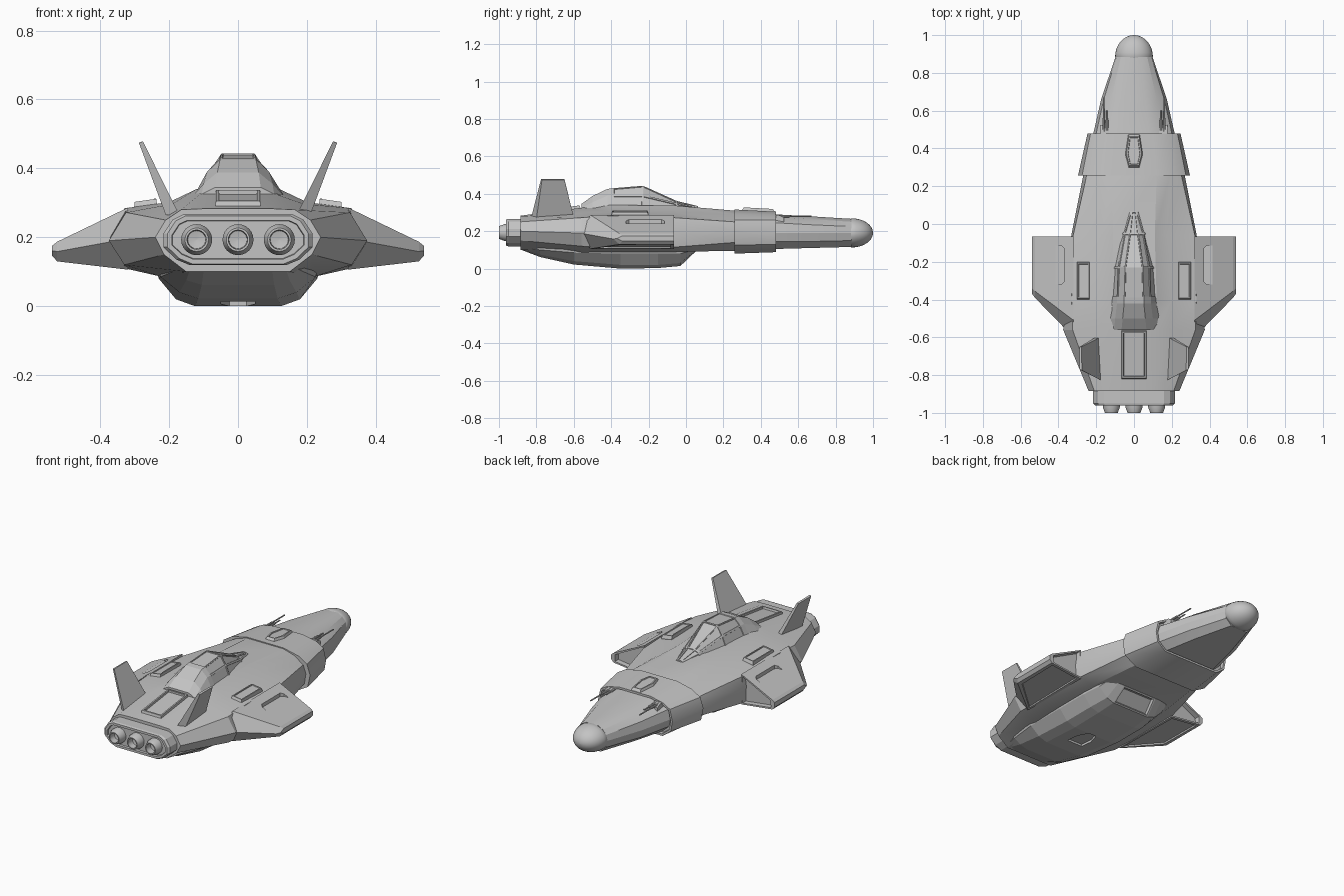
import bpy, bmesh, math
from mathutils import Vector

if "Cube" in bpy.data.objects:
    bpy.data.objects.remove(bpy.data.objects["Cube"], do_unlink=True)

grey = bpy.data.materials.new("hull grey")
grey.use_nodes = True
grey.diffuse_color = (0.55, 0.55, 0.55, 1)
grey.node_tree.nodes["Principled BSDF"].inputs["Base Color"].default_value = (0.55, 0.55, 0.55, 1)


def loft(name, rings, insets=(), mirror=False, smooth=0):
    """Skin closed rings of points; insets are (face test, border, depth)."""
    bm = bmesh.new()
    loops = [[bm.verts.new(p) for p in ring] for ring in rings]
    n = len(loops[0])
    for a, b in zip(loops, loops[1:]):
        for i in range(n):
            j = (i + 1) % n
            bm.faces.new((a[i], a[j], b[j], b[i]))
    bm.faces.new(loops[0])
    bm.faces.new(loops[-1])
    bmesh.ops.recalc_face_normals(bm, faces=bm.faces)
    bm.normal_update()
    for test, border, depth in insets:
        picked = [f for f in bm.faces if test(f.calc_center_median(), f.normal)]
        bmesh.ops.inset_individual(bm, faces=picked, thickness=border, depth=0)
        bmesh.ops.inset_individual(bm, faces=picked, thickness=0.002, depth=depth)
    mesh = bpy.data.meshes.new(name)
    bm.to_mesh(mesh)
    bm.free()
    mesh.materials.append(grey)
    ob = bpy.data.objects.new(name, mesh)
    bpy.context.collection.objects.link(ob)
    if smooth:
        activate(ob)
        bpy.ops.object.shade_smooth_by_angle(angle=math.radians(smooth))
    if mirror:
        ob.modifiers.new("mirror", "MIRROR").use_bisect_axis[0] = False
    return ob


def activate(ob):
    bpy.ops.object.select_all(action="DESELECT")
    ob.select_set(True)
    bpy.context.view_layer.objects.active = ob


def section(y, *half):
    """Symmetric cross-section at y from its +x half."""
    return [(x, y, z) for x, z in half] + [(-x, y, z) for x, z in reversed(half)]


def pad(name, outline, surf, height, shrink, border=0.008, depth=-0.004, mirror=False):
    """Raised plate that follows a sloping surface."""
    cx = sum(p[0] for p in outline) / len(outline)
    cy = sum(p[1] for p in outline) / len(outline)
    top = [(cx + (x - cx) * shrink, cy + (y - cy) * shrink) for x, y in outline]
    rings = [[(x, y, surf(x, y) - 0.02) for x, y in outline],
             [(x, y, surf(x, y)) for x, y in outline],
             [(x, y, surf(x, y) + height) for x, y in top]]
    base = surf(cx, cy)
    return loft(name, rings, [(lambda c, n: n.z > 0.7 and c.z > base + height * 0.8, border, depth)], mirror)


def lathe(name, profile, x, z, sides=24, smooth=30):
    """Turn an (r, y) profile about the y direction."""
    ring = [2 * math.pi * i / sides for i in range(sides)]
    return loft(name, [[(x + r * math.cos(a), y, z + r * math.sin(a)) for a in ring]
                       for r, y in profile], smooth=smooth)


def cut(ob, cutter):
    """Carve the cutter out of the object."""
    activate(ob)
    mod = ob.modifiers.new("recess", "BOOLEAN")
    mod.operation, mod.object, mod.solver = "DIFFERENCE", cutter, "EXACT"
    while ob.modifiers[0] != mod:
        bpy.ops.object.modifier_move_up(modifier=mod.name)
    bpy.ops.object.modifier_apply(modifier=mod.name)
    bpy.data.objects.remove(cutter, do_unlink=True)


# Main hull, tail to nose
loft("hull", [
    section(-0.885, (.1, .283), (.165, .28), (.21, .25), (.24, .2), (.215, .15), (.15, .1)),
    section(-0.56, (.11, .325), (.19, .297), (.325, .272), (.375, .19), (.33, .12), (.22, .085)),
    section(-0.40, (.12, .34), (.2, .302), (.33, .284), (.35, .19), (.33, .11), (.22, .085)),
    section(-0.06, (.11, .337), (.17, .302), (.322, .272), (.332, .2), (.325, .115), (.24, .09)),
    section(0.26, (.12, .31), (.19, .29), (.25, .25), (.268, .2), (.258, .14), (.2, .095)),
    section(0.48, (.08, .29), (.15, .275), (.2, .245), (.215, .19), (.205, .145), (.16, .105)),
    section(0.66, (.06, .28), (.12, .265), (.16, .235), (.174, .19), (.165, .145), (.12, .11)),
    section(0.885, (.04, .266), (.07, .25), (.092, .225), (.098, .19), (.09, .15), (.055, .116)),
], smooth=22)

# Collar around the forward hull, with a lip at its front
loft("collar", [
    section(0.258, (.12, .316), (.22, .294), (.275, .26), (.296, .2), (.28, .125), (.2, .08)),
    section(0.48, (.1, .304), (.18, .288), (.23, .26), (.246, .19), (.235, .13), (.18, .088)),
], [(lambda c, n: n.y > 0.9, 0.012, -0.02)], smooth=40)

# Rounded nose cap
cap = [(math.cos(t * math.pi / 16), math.sin(t * math.pi / 16)) for t in range(8)] + [(0.02, 1)]
nose = lathe("nose_cap", [(0.9, -0.15)] + cap, 0, 0, 32, 40)
for v in nose.data.vertices:
    v.co = (v.co.x * 0.1, 0.885 + v.co.y * 0.115, 0.191 + v.co.z * 0.078)

# Belly pod with a scoop at its front and a six-sided hatch
belly = loft("belly", [
    section(-0.88, (.16, .14), (.16, .115), (.14, .105), (.1, .1)),
    section(-0.78, (.2, .14), (.19, .1), (.15, .075), (.105, .062)),
    section(-0.60, (.24, .14), (.225, .085), (.17, .04), (.115, .022)),
    section(-0.35, (.25, .14), (.23, .08), (.18, .02), (.125, 0)),
    section(-0.15, (.25, .14), (.23, .08), (.18, .02), (.125, .003)),
    section(-0.03, (.23, .14), (.22, .08), (.165, .03), (.12, .014)),
    section(0.05, (.22, .14), (.2, .102), (.15, .094), (.11, .09)),
], [(lambda c, n: abs(c.x) < 0.01 and -0.02 < c.y < 0.04 and n.z < -0.3 and c.z < 0.1, 0.012, -0.02)])
hexagon = [(0.05, -0.5), (0.05, -0.42), (0.025, -0.35), (-0.025, -0.35), (-0.05, -0.42), (-0.05, -0.5)]
cut(belly, loft("hatch_cutter", [[(x, y, -0.05) for x, y in hexagon],
                                 [(x, y, 0.016 - 0.06 * (y + 0.35)) for x, y in hexagon]]))


# Wings with front intakes, underside panels and a notch on top
def wing_ring(x, back, keel, top, bottom):
    return [(x, -0.065, top), (x, back, top), (x, keel, (top + bottom) / 2),
            (x, back, bottom), (x, -0.065, bottom)]


wing = loft("wing", [
    wing_ring(0.32, -0.51, -0.6, 0.286, 0.106),
    wing_ring(0.525, -0.355, -0.39, 0.187, 0.13),
    wing_ring(0.54, -0.34, -0.37, 0.175, 0.147),
], [(lambda c, n: n.y > 0.9 and c.x < 0.5, 0.013, -0.03),
    (lambda c, n: n.z < -0.9 and c.x < 0.5, 0.025, -0.008)], mirror=True)
notch = [(0.37, -0.13), (0.385, -0.115), (0.425, -0.115), (0.44, -0.13),
         (0.44, -0.305), (0.425, -0.32), (0.385, -0.32), (0.37, -0.305)]
cut(wing, loft("notch_cutter", [[(x, y, z) for x, y in notch] for z in (0.24, 0.35)]))

# Cockpit canopy with recessed panes
loft("canopy", [
    section(0.065, (.012, .334), (.02, .33), (.026, .31)),
    section(-0.05, (.024, .362), (.052, .348), (.075, .315)),
    section(-0.23, (.048, .443), (.084, .39), (.112, .32)),
    section(-0.39, (.052, .43), (.09, .39), (.125, .32)),
    section(-0.42, (.052, .426), (.09, .39), (.128, .32)),
    section(-0.50, (.06, .388), (.1, .355), (.14, .31)),
    section(-0.56, (.066, .345), (.105, .325), (.145, .29)),
], [(lambda c, n: -0.38 < c.y < 0.05 and n.z > 0.2, 0.007, -0.004)])

# Slanted tail fins
loft("tail_fin", [
    [(.17, -.83, .265), (.21, -.8, .265), (.205, -.6, .275), (.18, -.6, .275)],
    [(.276, -.775, .478), (.288, -.77, .475), (.288, -.65, .475), (.278, -.65, .478)],
], mirror=True)

# Plates on the upper surface
pad("rear_hatch", [(-.066, -.82), (.066, -.82), (.066, -.565), (-.066, -.565)],
    lambda x, y: 0.325 + (y + 0.56) * 0.13, 0.014, 0.97, 0.012, -0.012)
pad("shoulder_plate", [(.235, -.4), (.302, -.4), (.302, -.2), (.235, -.2)],
    lambda x, y: 0.297 - (x - 0.22) * 0.14, 0.017, 0.93, mirror=True)
loft("shoulder_slot", [[(x, y, z) for x, y in ((.238, -.37), (.244, -.37), (.244, -.23), (.238, -.23))]
                       for z in (.29, .313)], mirror=True)
pad("forward_vent", [(-.028, .3), (.028, .3), (.046, .37), (.03, .475), (-.03, .475), (-.046, .37)],
    lambda x, y: 0.316 - (y - 0.258) * 0.054, 0.014, 0.88)

# Twin guns on each side of the nose
for side in (-1, 1):
    for x, tip in ((0.143, 0.6), (0.161, 0.67)):
        lathe("gun_barrel", [(.007, .45), (.007, .55), (.004, .56), (.004, tip)],
              side * x, 0.28, 10)
loft("gun_mount", [[(.132, y, z), (.178, y, z), (.178, y, .25), (.132, y, .25)]
                   for y, z in ((.46, .288), (.5, .285), (.525, .272))], mirror=True)

# Engine block and nozzles
loft("engine_block", [
    section(y, (.16 * s, .191 + .075 * s), (.19 * s, .191 + .06 * s), (.216 * s, .191 + .02 * s),
            (.216 * s, .191 - .02 * s), (.18 * s, .191 - .055 * s), (.14 * s, .191 - .072 * s))
    for y, s in ((-.87, 1), (-.95, 1), (-.962, .95))
], [(lambda c, n: n.y < -0.95 and c.y < -0.955, 0.014, -0.012)])
for x in (-0.12, 0, 0.12):
    lathe("engine_nozzle", [(.045, -.93), (.045, -.97), (.034, -1), (.028, -1), (.026, -.96), (.002, -.955)],
          x, 0.193)
